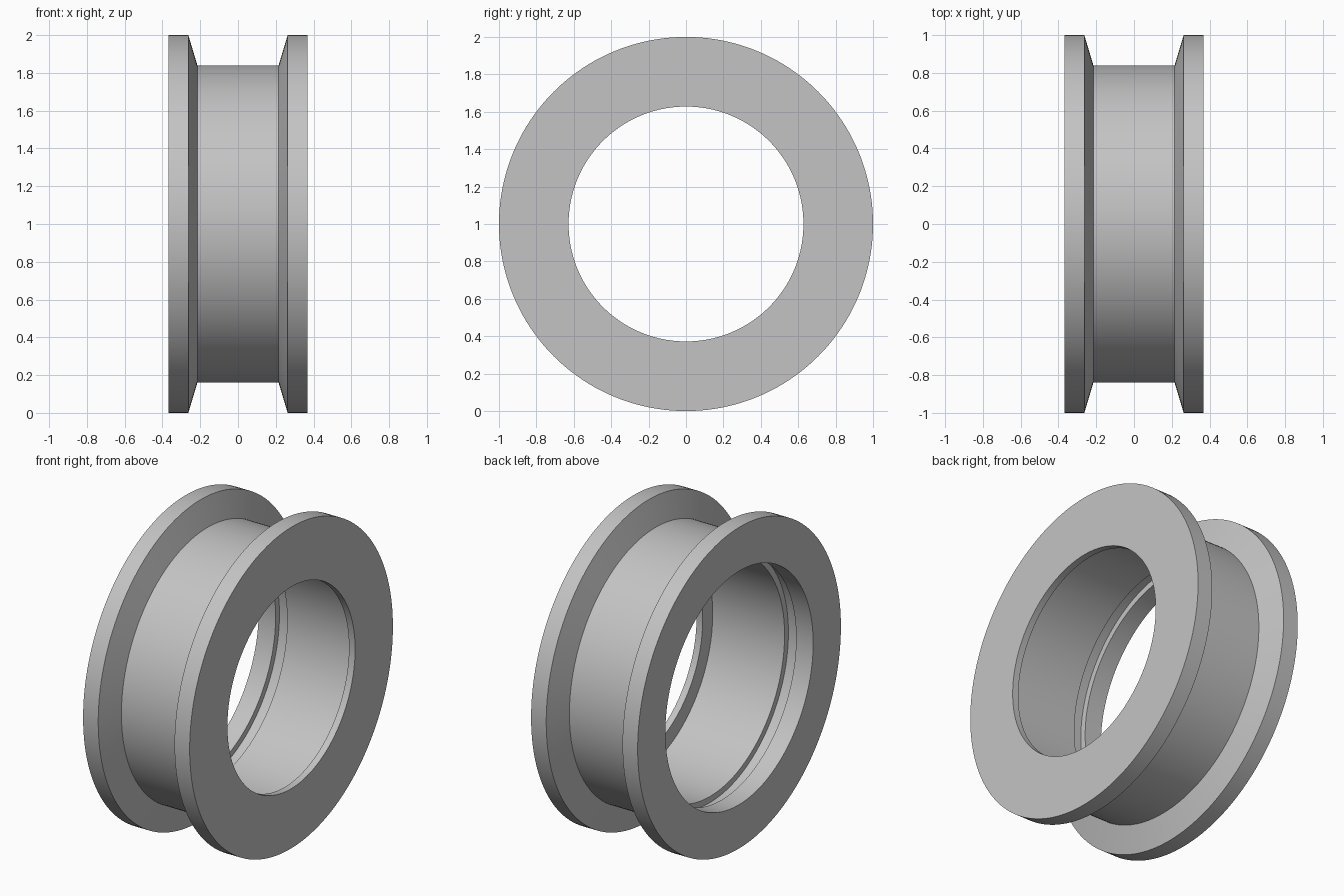
import bpy
import bmesh
from math import radians, tau
from mathutils import Matrix, Vector

old = bpy.data.objects.get("Cube")
if old:
    bpy.data.objects.remove(old, do_unlink=True)

# Plain grey metal
grey = bpy.data.materials.new("plain_grey")
grey.use_nodes = True
colour = (0.55, 0.55, 0.55, 1)
grey.diffuse_color = colour
grey.node_tree.nodes["Principled BSDF"].inputs["Base Color"].default_value = colour

SEGMENTS = 160
END = 0.367        # half width
BORE = 0.727       # main bore radius

# Closed cross-section as (position along axle, radius)
outside = [(-END, 1), (-0.263, 1), (-0.215, 0.84),
           (0.215, 0.84), (0.263, 1), (END, 1)]
lip = [(END, 0.628), (0.325, 0.628), (0.325, BORE)]
ring_groove = [(-0.17, BORE), (-0.17, 0.765), (-0.25, 0.765), (-0.25, BORE)]
section = outside + lip + ring_groove + [(-END, BORE)]

# Revolve the section around the axle
bm = bmesh.new()
rings = []
for i in range(SEGMENTS):
    turn = Matrix.Rotation(tau * i / SEGMENTS, 3, 'X')
    rings.append([bm.verts.new(turn @ Vector((x, 0, r)) + Vector((0, 0, 1)))
                  for x, r in section])
for i, ring in enumerate(rings):
    following = rings[(i + 1) % SEGMENTS]
    for j in range(len(section)):
        k = (j + 1) % len(section)
        bm.faces.new((ring[j], ring[k], following[k], following[j]))
bmesh.ops.recalc_face_normals(bm, faces=bm.faces)

mesh = bpy.data.meshes.new("flanged_wheel_ring")
bm.to_mesh(mesh)
bm.free()
mesh.materials.append(grey)
wheel = bpy.data.objects.new("flanged_wheel_ring", mesh)
bpy.context.collection.objects.link(wheel)

# Smooth round walls with crisp section corners
bpy.ops.object.select_all(action='DESELECT')
wheel.select_set(True)
bpy.context.view_layer.objects.active = wheel
bpy.ops.object.shade_smooth_by_angle(angle=radians(30))
